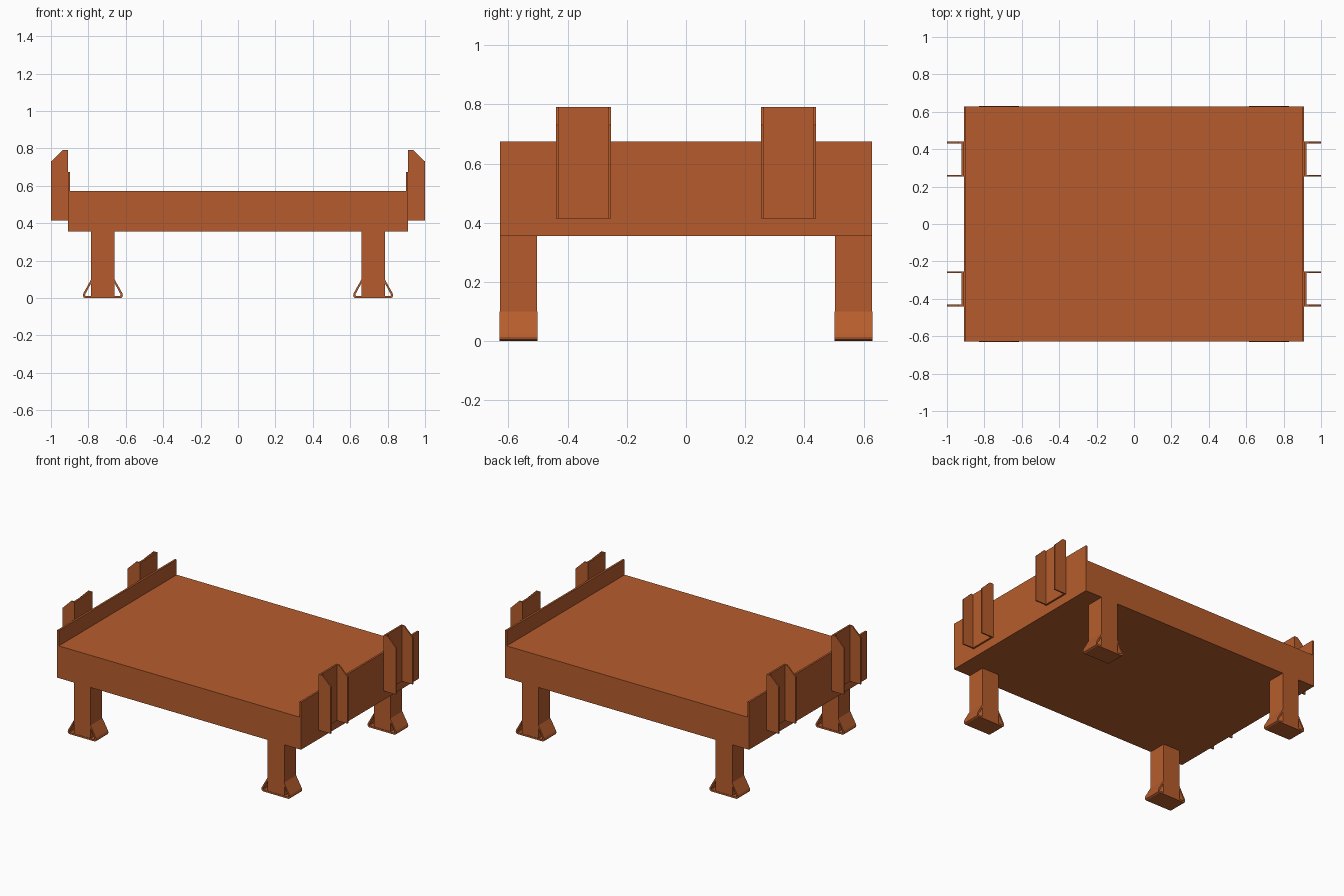
import bpy
import bmesh

if "Cube" in bpy.data.objects:
    bpy.data.objects.remove(bpy.data.objects["Cube"])

mat = bpy.data.materials.new("orange_paint")
mat.diffuse_color = (0.47, 0.108, 0.026, 1.0)
mat.use_nodes = True
mat.node_tree.nodes["Principled BSDF"].inputs["Base Color"].default_value = mat.diffuse_color


def extrude_profile(name, pts, y0, y1):
    """Extrude a closed XZ outline along y."""
    bm = bmesh.new()
    face = bm.faces.new([bm.verts.new((x, y0, z)) for x, z in pts])
    res = bmesh.ops.extrude_face_region(bm, geom=[face])
    verts = [v for v in res["geom"] if isinstance(v, bmesh.types.BMVert)]
    bmesh.ops.translate(bm, verts=verts, vec=(0, y1 - y0, 0))
    bmesh.ops.recalc_face_normals(bm, faces=bm.faces)
    me = bpy.data.meshes.new(name)
    bm.to_mesh(me)
    bm.free()
    me.materials.append(mat)
    ob = bpy.data.objects.new(name, me)
    bpy.context.collection.objects.link(ob)
    return ob


def rect(x0, x1, z0, z1):
    return [(x0, z0), (x1, z0), (x1, z1), (x0, z1)]


# Deck with a raised lip at each end
half = [(0.91, 0.355), (0.91, 0.675), (0.897, 0.675), (0.897, 0.572)]
extrude_profile("deck", half + [(-x, z) for x, z in reversed(half)], -0.628, 0.628)

# Bent strap foot: outer outline, then inner outline, for one half
outer = [(0.0625, 0.10), (0.104, 0.026), (0.107, 0.015), (0.104, 0.005), (0.096, 0.0)]
inner = [(0.0625, 0.080), (0.093, 0.023), (0.095, 0.016), (0.091, 0.011)]
strap = (outer + [(-x, z) for x, z in reversed(outer)]
         + [(-x, z) for x, z in inner] + list(reversed(inner)))

# Flange outline of the side channels, with a chamfered top
flange = [(0.91, 0.415), (1.0, 0.415), (1.0, 0.73), (0.937, 0.792), (0.91, 0.792)]

for sx, side in ((-1, "left"), (1, "right")):
    for sy, end in ((-1, "front"), (1, "back")):
        tag = f"{end}_{side}"
        cx = sx * 0.7225
        # Leg and its foot
        extrude_profile("leg_" + tag, rect(cx - 0.0625, cx + 0.0625, 0.005, 0.355),
                        sy * 0.504, sy * 0.628)
        extrude_profile("foot_" + tag, [(cx + x, z) for x, z in strap],
                        sy * 0.501, sy * 0.630)
        # Stacking channel: back plate and two flanges
        extrude_profile("channel_plate_" + tag,
                        rect(sx * 0.91, sx * 0.922, 0.415, 0.792), sy * 0.262, sy * 0.431)
        for part, y0, y1 in (("inner", 0.253, 0.262), ("outer", 0.431, 0.440)):
            extrude_profile(f"channel_{part}_flange_{tag}",
                            [(sx * x, z) for x, z in flange], sy * y0, sy * y1)
